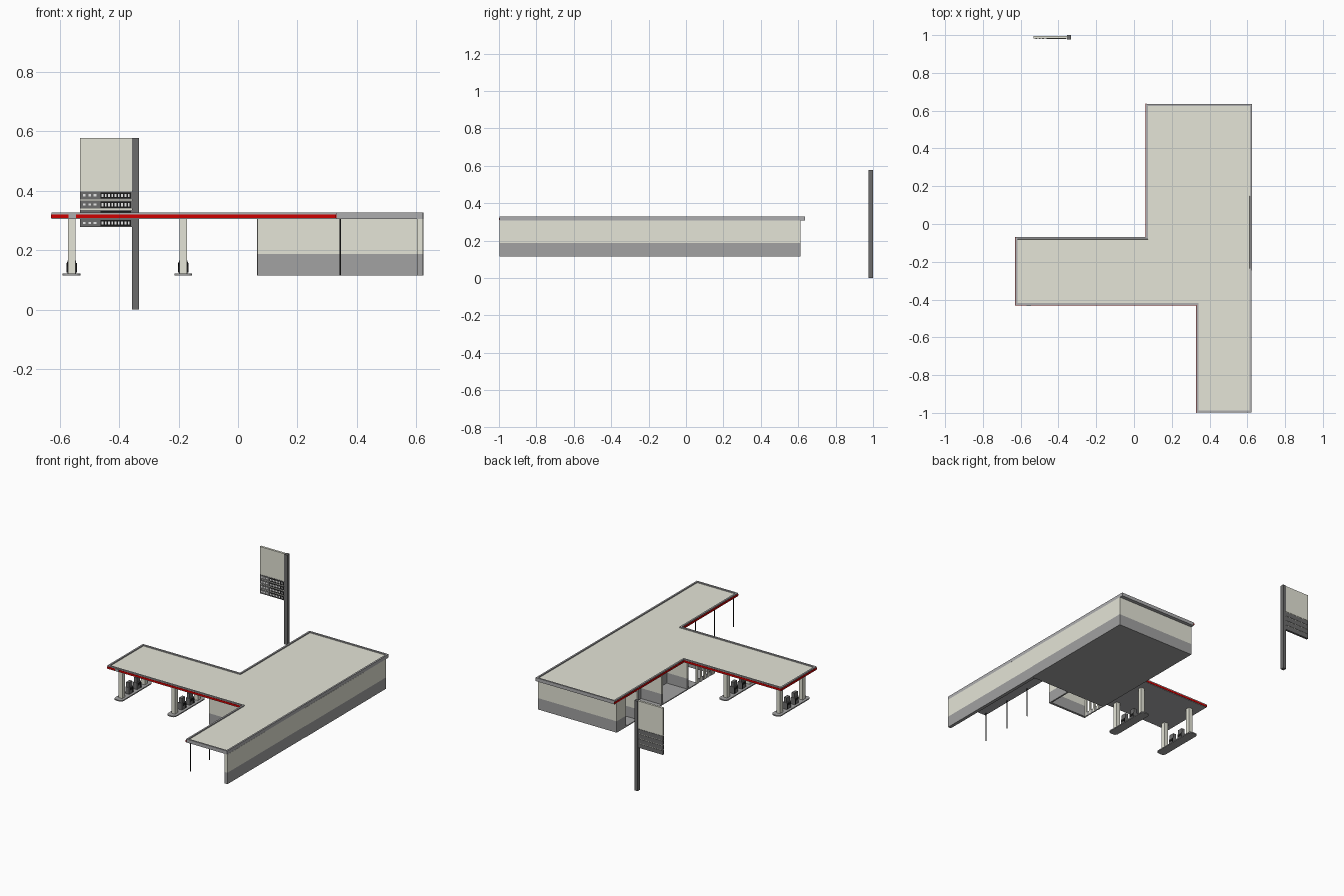
import bpy, bmesh

if "Cube" in bpy.data.objects:
    bpy.data.objects.remove(bpy.data.objects["Cube"])


def material(name, rgb):
    m = bpy.data.materials.new(name)
    m.diffuse_color = (*rgb, 1)
    m.use_nodes = True
    m.node_tree.nodes["Principled BSDF"].inputs["Base Color"].default_value = m.diffuse_color
    return m


BEIGE = material("beige", (0.78, 0.78, 0.68))
GREY = material("trim grey", (0.42, 0.42, 0.43))
BASE = material("base grey", (0.36, 0.36, 0.36))
DARK = material("dark grey", (0.15, 0.15, 0.15))
RED = material("red", (0.62, 0.0, 0.0))
BLACK = material("black", (0.01, 0.01, 0.01))
WHITE = material("white", (0.85, 0.85, 0.85))


def finish(bm, name, mats):
    bmesh.ops.recalc_face_normals(bm, faces=bm.faces[:])
    me = bpy.data.meshes.new(name)
    bm.to_mesh(me)
    bm.free()
    ob = bpy.data.objects.new(name, me)
    for m in mats:
        me.materials.append(m)
    bpy.context.collection.objects.link(ob)
    return ob


def box(name, x, y, z, mat, bevel=0):
    """Box given as (min, max) ranges."""
    bm = bmesh.new()
    bmesh.ops.create_cube(bm, size=1)
    for v in bm.verts:
        v.co = [(r[0] + r[1]) / 2 + c * (r[1] - r[0]) for r, c in zip((x, y, z), v.co)]
    if bevel:
        edges = [e for e in bm.edges if abs(e.verts[0].co.z - e.verts[1].co.z) > 1e-4]
        bmesh.ops.bevel(bm, geom=edges, offset=bevel, segments=3, affect='EDGES', profile=0.5)
    return finish(bm, name, [mat])


FLOOR, BAND, EAVE, TOP = 0.115, 0.188, 0.306, 0.328


def wall(name, x, y):
    """Beige wall standing on a grey base band."""
    box(name + "_base", x, y, (FLOOR, BAND), BASE)
    box(name + "_upper", x, y, (BAND, EAVE), BEIGE)


# Roof: grey slab with a raised rim round a beige deck
outline = [(0.625, 0.635), (0.622, -0.998), (0.33, -0.998), (0.33, -0.43),
           (-0.627, -0.43), (-0.627, -0.07), (0.063, -0.07), (0.063, 0.635)]
bm = bmesh.new()
bottom = [bm.verts.new((px, py, EAVE)) for px, py in outline]
top = [bm.verts.new((px, py, TOP)) for px, py in outline]
bm.faces.new(bottom[::-1])
deck = bm.faces.new(top)
n = len(outline)
for i in range(n):
    j = (i + 1) % n
    bm.faces.new((bottom[i], bottom[j], top[j], top[i]))
bmesh.ops.recalc_face_normals(bm, faces=bm.faces[:])
bmesh.ops.inset_region(bm, faces=[deck], thickness=0.015, depth=0)
bmesh.ops.inset_region(bm, faces=[deck], thickness=0.001, depth=0)
for v in deck.verts:
    v.co.z -= 0.006
deck.material_index = 1
finish(bm, "roof", [GREY, BEIGE])

# Red fascia stripes on the forecourt edges
for i in range(2, 7):
    (ax, ay), (bx, by) = outline[i], outline[i + 1]
    p = 0.002
    box(f"red_stripe_{i}", (min(ax, bx) - p, max(ax, bx) + p),
        (min(ay, by) - p, max(ay, by) + p), (0.3095, 0.321), RED)
box("fascia_plate", (-0.57, -0.545), (-0.434, -0.43), (0.308, 0.323), GREY)

# Building shell
box("floor_slab", (0.064, 0.622), (-0.21, 0.612), (FLOOR, FLOOR + 0.006), BASE)
wall("east_wall", (0.602, 0.625), (-0.21, 0.612))
wall("wing_wall", (0.602, 0.623), (-0.996, -0.211))
wall("north_wall", (0.064, 0.602), (0.59, 0.612))
wall("inner_south_wall", (0.345, 0.602), (-0.21, -0.19))
wall("shop_front_wall", (0.065, 0.345), (-0.385, -0.37))
wall("shop_side_wall", (0.335, 0.345), (-0.37, -0.19))

# Service bays along the west side: recessed wall and dividers
wall("bay_back_wall", (0.21, 0.225), (-0.19, 0.59))
wall("bay_corner_pier", (0.064, 0.077), (0.52, 0.59))
for i, y in enumerate((0.39, 0.14, -0.12)):
    wall(f"bay_divider_{i}", (0.065, 0.21), (y, y + 0.015))

# Shop window mullions and sill
for i in range(5):
    y = -0.37 + i * 0.038
    box(f"window_mullion_{i}", (0.065, 0.075), (y, y + 0.014), (FLOOR, EAVE), BEIGE)
box("window_sill", (0.067, 0.073), (-0.37, -0.205), (FLOOR, 0.14), BASE)

# Slim posts under the wing roof
for i, y in enumerate((-0.975, -0.78, -0.59)):
    box(f"wing_post_{i}", (0.342, 0.346), (y - 0.002, y + 0.002), (FLOOR, EAVE), BLACK)

# Pump islands
for i, x in enumerate((-0.56, -0.184)):
    box(f"island_{i}", (x - 0.03, x + 0.03), (-0.425, -0.105), (FLOOR, FLOOR + 0.007), BASE, 0.02)
    for j, y in enumerate((-0.38, -0.15)):
        box(f"canopy_column_{i}{j}", (x - 0.013, x + 0.013), (y - 0.014, y + 0.014),
            (FLOOR + 0.005, EAVE), BEIGE)
    for j, y in enumerate((-0.305, -0.225)):
        box(f"pump_body_{i}{j}", (x - 0.014, x + 0.014), (y - 0.02, y + 0.02), (0.12, 0.165), DARK)
        box(f"pump_head_{i}{j}", (x - 0.01, x + 0.01), (y - 0.017, y + 0.017), (0.165, 0.195), DARK)
        for s in (-1, 1):
            cx = x + s * 0.0145
            box(f"pump_screen_{i}{j}", (cx - 0.001, cx + 0.001), (y - 0.012, y + 0.012),
                (0.145, 0.16), BLACK)
            cx = x + s * 0.016
            box(f"pump_hose_{i}{j}", (cx - 0.002, cx + 0.002), (y + 0.013, y + 0.019),
                (0.125, 0.158), BLACK)

# Roadside price sign: pole, panel and four price rows
box("sign_pole", (-0.356, -0.333), (0.976, 1.0), (0, 0.578), DARK)
box("sign_panel", (-0.532, -0.356), (0.981, 0.995), (0.402, 0.578), BEIGE)
box("sign_backing", (-0.530, -0.356), (0.983, 0.993), (0.28, 0.402), BEIGE)
for i in range(4):
    z = 0.278 + i * 0.031
    box(f"price_row_{i}", (-0.532, -0.356), (0.981, 0.995), (z, z + 0.027), DARK)
    box(f"price_display_{i}", (-0.462, -0.36), (0.9805, 0.982), (z + 0.003, z + 0.024), BLACK)
    for k in range(9):
        x = -0.459 + k * 0.011
        box(f"price_segment_{i}{k}", (x, x + 0.006), (0.98, 0.981), (z + 0.008, z + 0.019), WHITE)
    for k in range(3):
        x = -0.522 + k * 0.018
        box(f"grade_mark_{i}{k}", (x, x + 0.009), (0.9805, 0.982), (z + 0.01, z + 0.018), WHITE)
